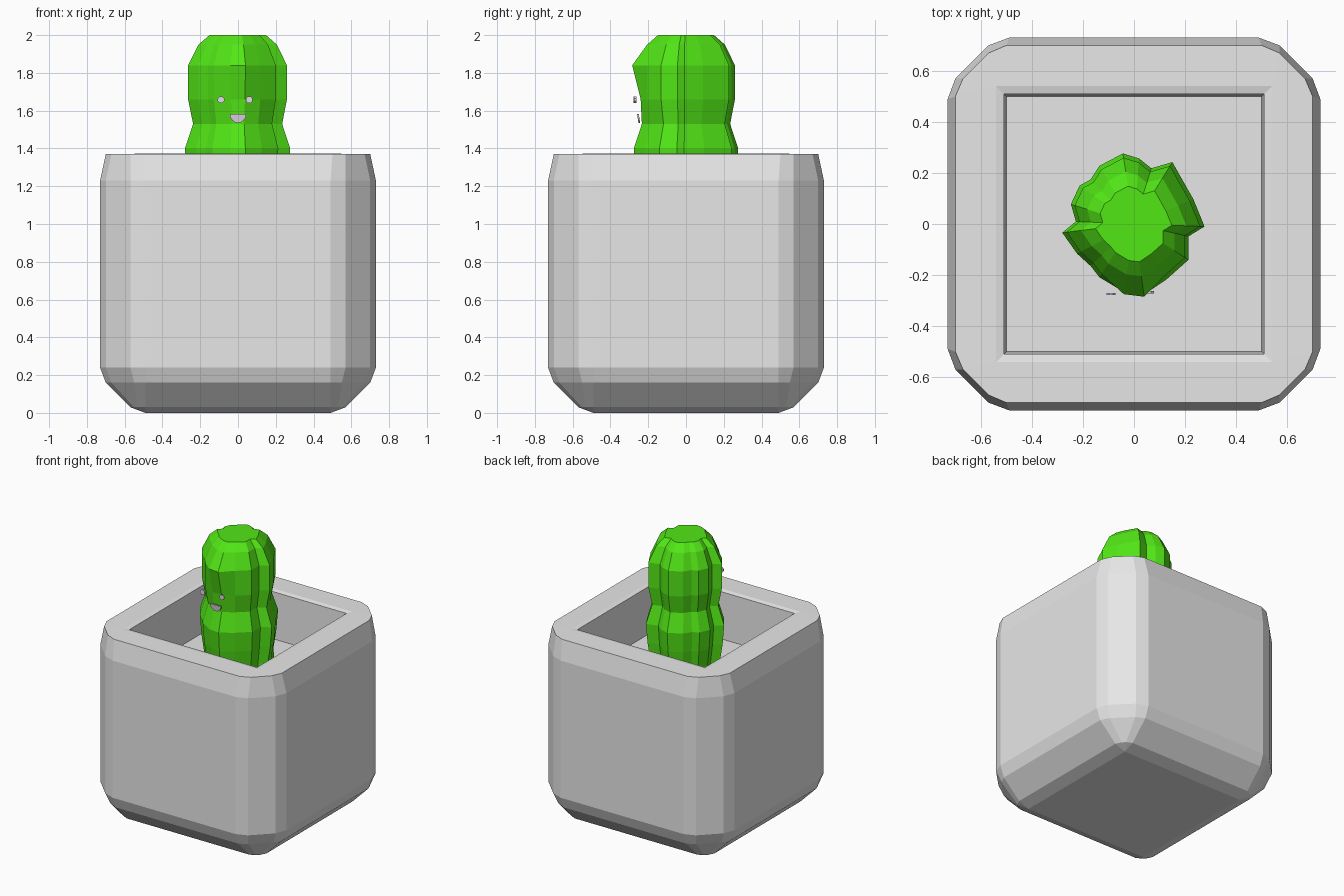
import bpy, bmesh, math
from mathutils import Vector

if "Cube" in bpy.data.objects:
    bpy.data.objects.remove(bpy.data.objects["Cube"])


def material(name, rgb):
    m = bpy.data.materials.new(name)
    m.diffuse_color = (*rgb, 1)
    m.use_nodes = True
    m.node_tree.nodes["Principled BSDF"].inputs["Base Color"].default_value = m.diffuse_color
    return m


GREY = material("pot grey", (0.8, 0.8, 0.8))
GREEN = material("cactus green", (0.085, 0.8, 0.008))
PALE = material("face pale grey", (0.78, 0.70, 0.80))


def loft(name, rings, mat):
    """Skin equal-length rings of points and cap both ends."""
    bm = bmesh.new()
    loops = [[bm.verts.new(p) for p in r] for r in rings]
    n = len(loops[0])
    for a, b in zip(loops, loops[1:]):
        for i in range(n):
            j = (i + 1) % n
            bm.faces.new((a[i], a[j], b[j], b[i]))
    bm.faces.new(loops[0][::-1])
    bm.faces.new(loops[-1])
    bmesh.ops.remove_doubles(bm, verts=bm.verts, dist=0.0005)
    bmesh.ops.recalc_face_normals(bm, faces=bm.faces)
    me = bpy.data.meshes.new(name)
    bm.to_mesh(me)
    bm.free()
    me.materials.append(mat)
    ob = bpy.data.objects.new(name, me)
    bpy.context.collection.objects.link(ob)
    return ob


def rounded_square(z, a, b, c, d):
    """Corner points (a,b) (c,d) (d,c) (b,a), repeated by quarter turns."""
    pts = []
    for k in range(4):
        co, si = round(math.cos(k * math.pi / 2)), round(math.sin(k * math.pi / 2))
        for x, y in ((a, b), (c, d), (d, c), (b, a)):
            pts.append((x * co - y * si, x * si + y * co, z))
    return pts


# Pot: rounded outside, flat rim, small inner lip, sunken soil floor
loft("pot", [
    rounded_square(0.0, 0.49, 0.49, 0.49, 0.49),
    rounded_square(0.03, 0.57, 0.49, 0.55, 0.53),
    rounded_square(0.16, 0.70, 0.49, 0.67, 0.55),
    rounded_square(0.24, 0.73, 0.49, 0.70, 0.57),
    rounded_square(1.23, 0.73, 0.49, 0.70, 0.57),
    rounded_square(1.37, 0.70, 0.50, 0.67, 0.57),
    rounded_square(1.372, 0.54, 0.54, 0.54, 0.54),
    rounded_square(1.365, 0.51, 0.51, 0.51, 0.51),
    rounded_square(1.03, 0.50, 0.50, 0.50, 0.50),
], GREY)

# Cactus: irregular ribbed outline, scaled up the stem
outline = [(.285, -.01), (.24, .10), (.155, .25), (.07, .225), (.02, .265),
           (-.045, .285), (-.14, .235), (-.175, .18), (-.22, .155), (-.255, .08),
           (-.235, .01), (-.29, -.035), (-.23, -.12), (-.175, -.17), (-.14, -.215),
           (-.04, -.275), (.04, -.285), (.13, -.225), (.22, -.145), (.22, -.05)]
stem = [(1.0, .88), (1.13, .86), (1.26, .93), (1.40, .97), (1.53, .82),
        (1.66, .91), (1.84, .91), (1.95, .72), (2.0, .52)]
rings = []
for z, s in stem:
    ring = []
    for x, y in outline:
        px, py = x * s, y * s
        if z == 1.66:
            py = max(py, -.24)      # hollow for the face
        if z == 1.84 and y < -.26:
            px, py = x, y           # brow above the face
        ring.append((px, py, z))
    rings.append(ring)
loft("cactus", rings, GREEN)


def plate(name, points, y, tilt=0.0):
    """Thin upright plate facing the front."""
    zc = sum(p[1] for p in points) / len(points)
    loft(name, [[(x, y + d + tilt * (z - zc), z) for x, z in points]
                for d in (0.0, 0.009)], PALE)


# Eyes
for side, x, y in (("left", -.09, -.279), ("right", .06, -.272)):
    plate(side + "_eye", [(x + .019 * math.cos((k + .5) * math.pi / 4),
                           1.658 + .019 * math.sin((k + .5) * math.pi / 4))
                          for k in range(8)], y)

# Mouth: half disc with a flat top
plate("mouth", [(.044 * math.cos(math.pi + k * math.pi / 8),
                 1.583 + .048 * math.sin(math.pi + k * math.pi / 8))
                for k in range(9)], -.255, -.15)
